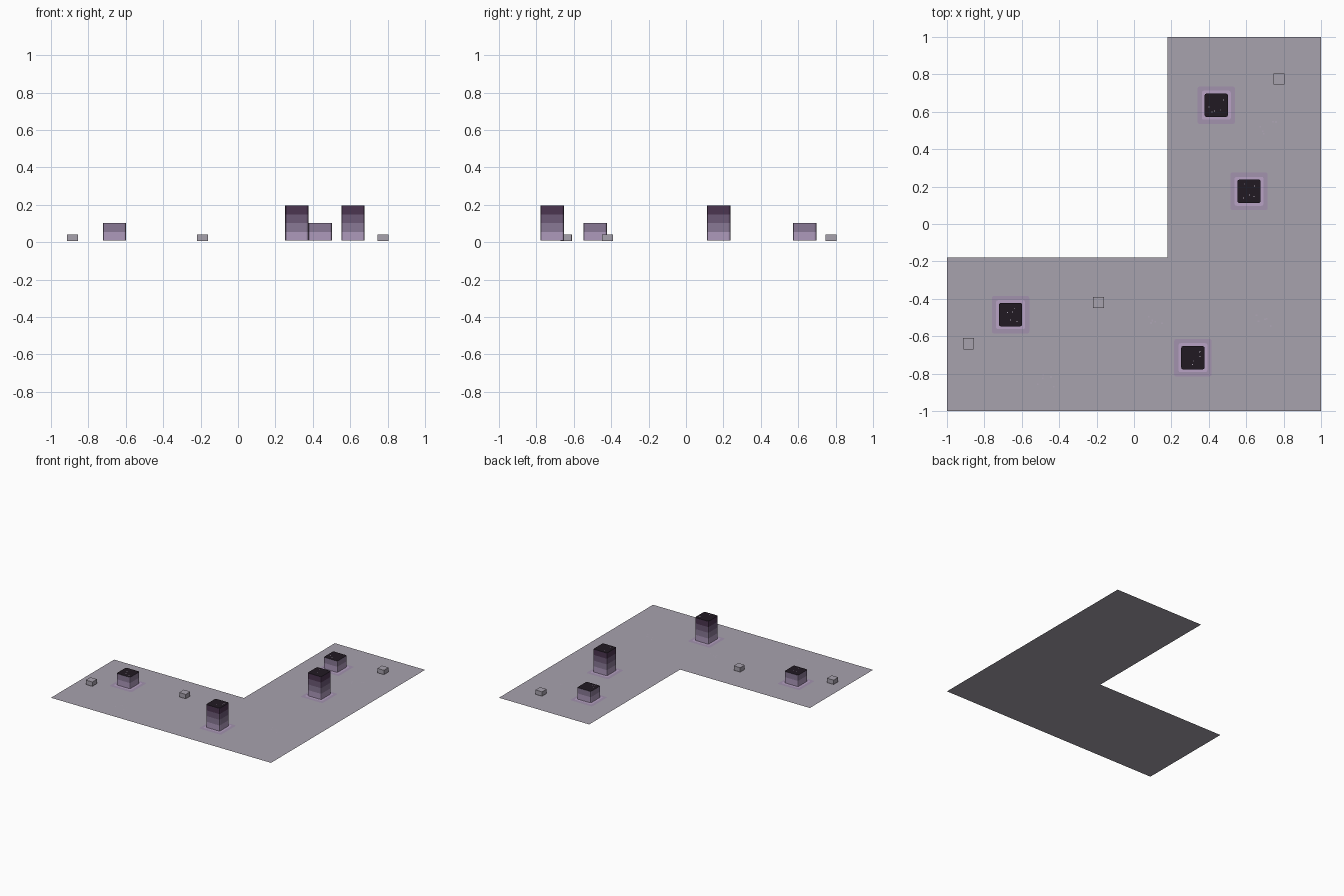
import bpy, bmesh, math, random

if "Cube" in bpy.data.objects:
    bpy.data.objects.remove(bpy.data.objects["Cube"])

random.seed(4)


def material(name, rgb):
    m = bpy.data.materials.new(name)
    m.diffuse_color = (*rgb, 1)
    m.use_nodes = True
    m.node_tree.nodes["Principled BSDF"].inputs["Base Color"].default_value = m.diffuse_color
    return m


FLOOR = material("floor_grey", (0.39, 0.36, 0.42))
OUTER = material("halo_outer", (0.36, 0.29, 0.42))
INNER = material("halo_inner", (0.48, 0.36, 0.56))
CAP = material("cap_dark", (0.015, 0.010, 0.016))
SPECK = material("speck", (0.42, 0.38, 0.46))
BANDS = [material("band_%d" % i, c) for i, c in enumerate([
    (0.42, 0.32, 0.50), (0.25, 0.19, 0.30), (0.15, 0.10, 0.18), (0.07, 0.035, 0.08)])]


def finish(name, bm, mats, loc=(0, 0, 0)):
    me = bpy.data.meshes.new(name)
    bm.to_mesh(me)
    bm.free()
    for m in mats:
        me.materials.append(m)
    ob = bpy.data.objects.new(name, me)
    ob.location = loc
    bpy.context.collection.objects.link(ob)
    return ob


def rounded_square(w, r, steps=2):
    pts = []
    for k, (sx, sy) in enumerate([(1, 1), (-1, 1), (-1, -1), (1, -1)]):
        for i in range(steps + 1):
            a = math.pi / 2 * (k + i / steps)
            pts.append((sx * (w / 2 - r) + r * math.cos(a),
                        sy * (w / 2 - r) + r * math.sin(a)))
    return pts


def flat(name, pts, z, mat, loc=(0, 0)):
    bm = bmesh.new()
    bm.faces.new([bm.verts.new((x, y, z)) for x, y in pts])
    return finish(name, bm, [mat], (*loc, 0))


def stack(name, x, y, w, r, levels, mats):
    # Stacked bands of one rounded square column, closed by a cap
    bm = bmesh.new()
    rings = [[bm.verts.new((px, py, z)) for px, py in rounded_square(w, r)] for z in levels]
    n = len(rings[0])
    for b in range(len(rings) - 1):
        for i in range(n):
            j = (i + 1) % n
            f = bm.faces.new((rings[b][i], rings[b][j], rings[b + 1][j], rings[b + 1][i]))
            f.material_index = b
    bm.faces.new(rings[-1]).material_index = len(mats) - 1
    bm.faces.new(rings[0][::-1])
    return finish(name, bm, mats, (x, y, 0))


def specks(name, x, y, z, spread, size, count):
    bm = bmesh.new()
    for _ in range(count):
        cx, cy = random.uniform(-spread, spread), random.uniform(-spread, spread)
        bm.faces.new([bm.verts.new((cx + a * size / 2, cy + b * size / 2, z))
                      for a, b in ((-1, -1), (1, -1), (1, 1), (-1, 1))])
    return finish(name, bm, [SPECK], (x, y, 0))


# L-shaped floor sheet
flat("floor", [(-1, -1), (1, -1), (1, 1), (0.18, 1), (0.18, -0.18), (-1, -0.18)], 0, FLOOR)

# Towers with their glowing floor patches
for i, (x, y, n) in enumerate([(0.44, 0.635, 2), (0.615, 0.175, 4),
                               (-0.66, -0.485, 2), (0.315, -0.715, 4)], 1):
    flat("halo_outer_%d" % i, rounded_square(0.20, 0.01), 0.003, OUTER, (x, y))
    flat("halo_inner_%d" % i, rounded_square(0.155, 0.01), 0.005, INNER, (x, y))
    levels = [0.008 + 0.0468 * k for k in range(n + 1)]
    stack("tower_%d" % i, x, y, 0.125, 0.010, levels, BANDS[:n] + [CAP])
    specks("tower_specks_%d" % i, x, y, levels[-1] + 0.001, 0.045, 0.005, 5)

# Small floor blocks
for i, (x, y) in enumerate([(0.775, 0.775), (-0.19, -0.42), (-0.885, -0.64)], 1):
    stack("small_block_%d" % i, x, y, 0.06, 0.003, [0.006, 0.042], [FLOOR])

# Scattered floor specks
for i, (x, y) in enumerate([(0.70, -0.50), (0.10, -0.50), (-0.47, -0.83), (0.72, 0.50)], 1):
    specks("floor_specks_%d" % i, x, y, 0.003, 0.05, 0.009, 5)
